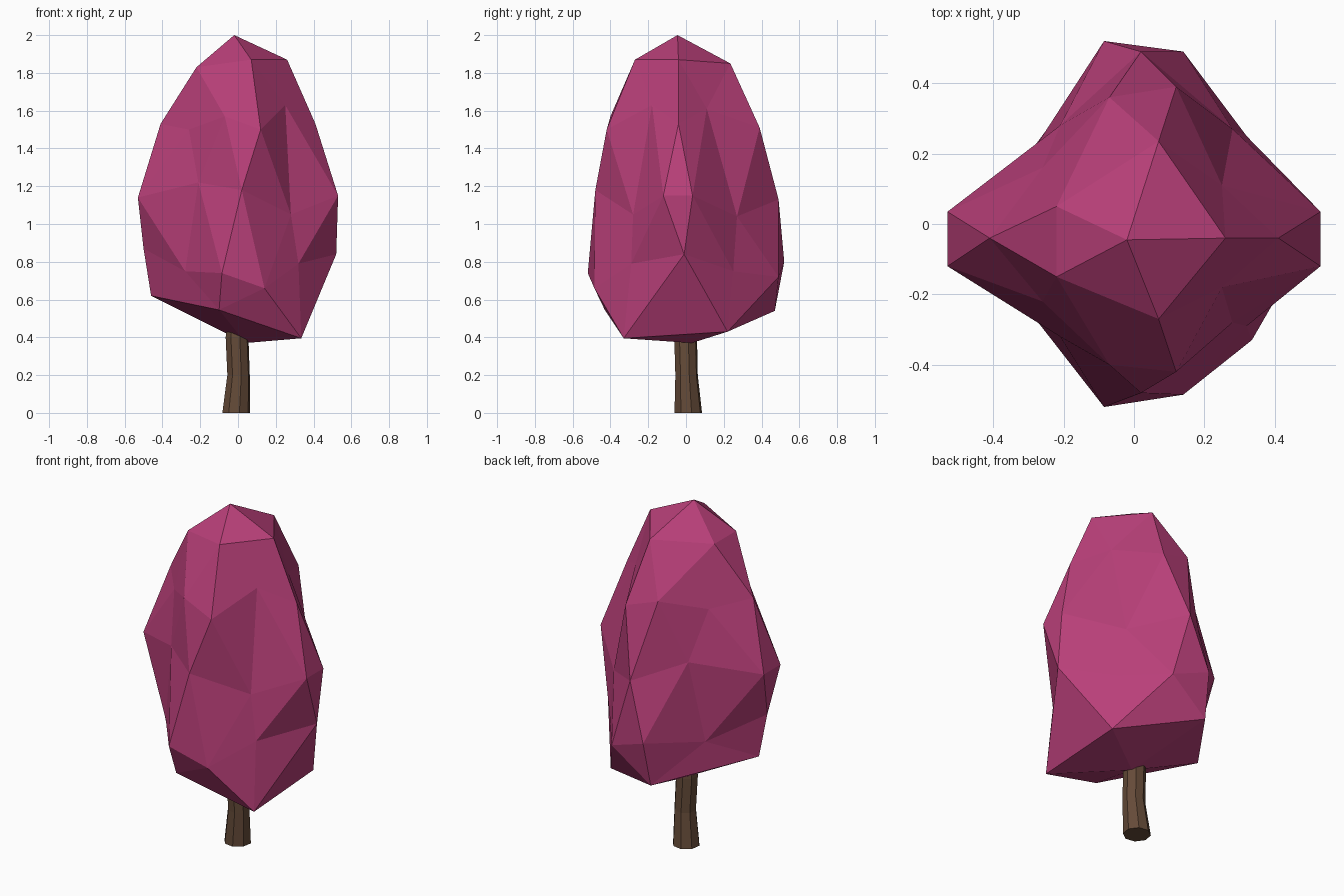
import bpy, bmesh
from math import cos, sin, pi, radians, sqrt
from mathutils import Vector


def paint(obj, name, color):
    mat = bpy.data.materials.new(name)
    mat.diffuse_color = color
    obj.data.materials.append(mat)


# Crown: a once-divided icosphere, pulled ring by ring into a lumpy egg.
# Row: angle, x, (y back, z back), (y front, z front); front is the mirror angle.
RINGS = {
    0.851: [(0, 0.26, (-0.04, 1.87)),
            (72, 0.07, (0.235, 1.85), (-0.27, 1.87)),
            (144, -0.22, (0.05, 1.83), (-0.15, 1.83))],
    0.526: [(36, 0.25, (0.11, 1.61), (-0.18, 1.63)),
            (108, -0.07, (0.36, 1.57), (-0.40, 1.57)),
            (180, -0.41, (-0.04, 1.53))],
    0.447: [(0, 0.41, (-0.04, 1.53)),
            (72, 0.12, (0.39, 1.51), (-0.42, 1.50)),
            (144, -0.26, (0.16, 1.50), (-0.22, 1.50))],
    0.0: [(18, 0.53, (0.035, 1.15), (-0.12, 1.15)),
          (54, 0.28, (0.27, 1.04), (-0.28, 1.05)),
          (90, 0.02, (0.49, 1.13), (-0.48, 1.18)),
          (126, -0.21, (0.28, 1.22), (-0.32, 1.22)),
          (162, -0.53, (0.035, 1.14), (-0.12, 1.14))],
    -0.447: [(36, 0.32, (0.25, 0.75), (-0.29, 0.79)),
             (108, -0.085, (0.52, 0.80), (-0.52, 0.74)),
             (180, -0.50, (-0.04, 0.87))],
    -0.526: [(0, 0.52, (-0.01, 0.84)),
             (72, 0.14, (0.49, 0.72), (-0.485, 0.66)),
             (144, -0.28, (0.22, 0.75), (-0.27, 0.75))],
    -0.851: [(36, 0.335, (0.22, 0.43), (-0.33, 0.395)),
             (108, -0.10, (0.47, 0.54), (-0.43, 0.545)),
             (180, -0.46, (-0.02, 0.62))],
}
targets = [(Vector((0, 0, 1)), Vector((-0.02, -0.045, 2.0))),
           (Vector((0, 0, -1)), Vector((0.04, 0.03, 0.37)))]
for h, rows in RINGS.items():
    r = sqrt(1 - h * h)
    for angle, x, *sides in rows:
        for sign, (y, z) in zip((1, -1), sides):
            a = radians(sign * angle)
            targets.append((Vector((r * cos(a), r * sin(a), h)), Vector((x, y, z))))

bpy.ops.mesh.primitive_ico_sphere_add(subdivisions=2, radius=1)
crown = bpy.context.object
crown.name = "crown"
for v in crown.data.vertices:
    d = v.co.normalized()
    v.co = min(targets, key=lambda t: (t[0] - d).length)[1]
for p in crown.data.polygons:
    p.use_smooth = False
paint(crown, "pink_leaves", (0.48, 0.05, 0.19, 1))

# Trunk: eight-sided, slightly bent, tucked into the crown
SIDES = 8
bm = bmesh.new()
loops = []
for x, y, z, r in [(-0.01, 0.012, 0, 0.075), (0.003, 0.003, 0.2, 0.061),
                   (-0.005, -0.002, 0.4, 0.062), (0.0, 0.0, 0.5, 0.055)]:
    loops.append([bm.verts.new((x + r * cos(2 * pi * (i + 0.3) / SIDES),
                                y + r * sin(2 * pi * (i + 0.3) / SIDES), z))
                  for i in range(SIDES)])
for lo, hi in zip(loops, loops[1:]):
    for i in range(SIDES):
        j = (i + 1) % SIDES
        bm.faces.new((lo[i], lo[j], hi[j], hi[i]))
bm.faces.new(loops[0][::-1])
bm.faces.new(loops[-1])
mesh = bpy.data.meshes.new("trunk")
bm.to_mesh(mesh)
bm.free()
trunk = bpy.data.objects.new("trunk", mesh)
bpy.context.collection.objects.link(trunk)
paint(trunk, "brown_bark", (0.13, 0.07, 0.04, 1))
